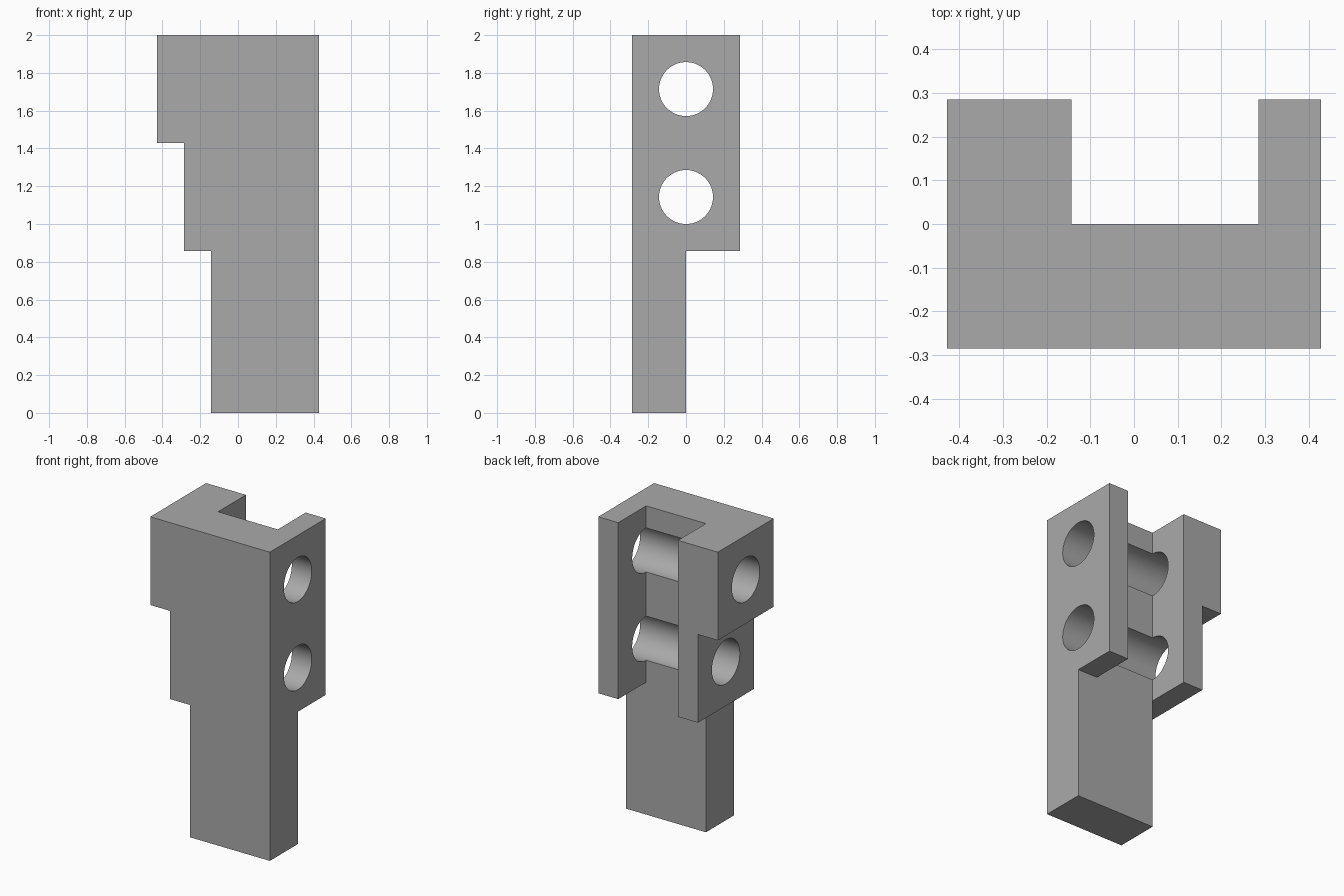
import bpy
import bmesh
import math

U = 1 / 7  # module: every dimension is a multiple of this

cube = bpy.data.objects.get("Cube")
if cube:
    bpy.data.objects.remove(cube, do_unlink=True)

grey = bpy.data.materials.new("plain grey")
grey.use_nodes = True
colour = (0.4, 0.4, 0.4, 1)
grey.diffuse_color = colour
grey.node_tree.nodes["Principled BSDF"].inputs["Base Color"].default_value = colour


def prism(name, outline, y0, y1):
    """Extrude an x-z outline, in modules, from y0 to y1."""
    bm = bmesh.new()
    face = bm.faces.new([bm.verts.new((x * U, y0 * U, z * U)) for x, z in outline])
    new = bmesh.ops.extrude_face_region(bm, geom=[face])["geom"]
    verts = [g for g in new if isinstance(g, bmesh.types.BMVert)]
    bmesh.ops.translate(bm, verts=verts, vec=(0, (y1 - y0) * U, 0))
    bmesh.ops.recalc_face_normals(bm, faces=bm.faces)
    mesh = bpy.data.meshes.new(name)
    bm.to_mesh(mesh)
    bm.free()
    obj = bpy.data.objects.new(name, mesh)
    bpy.context.collection.objects.link(obj)
    mesh.materials.append(grey)
    return obj


def cut(target, cutter):
    """Subtract the cutter from the target, then discard it."""
    cutter.hide_render = True
    mod = target.modifiers.new("cut", "BOOLEAN")
    mod.operation = "DIFFERENCE"
    mod.solver = "EXACT"
    mod.object = cutter
    bpy.ops.object.select_all(action="DESELECT")
    target.select_set(True)
    bpy.context.view_layer.objects.active = target
    bpy.ops.object.modifier_apply(modifier=mod.name)
    bpy.data.objects.remove(cutter, do_unlink=True)


# Stepped body
bracket = prism("stepped_bracket", [(-1, 0), (3, 0), (3, 14), (-3, 14),
                                    (-3, 10), (-2, 10), (-2, 6), (-1, 6)], -2, 2)

# Rear channel between the side walls, and the thin lower tongue
cut(bracket, prism("rear_cutter", [(-5, -2), (5, -2), (5, 6), (2, 6),
                                   (2, 16), (-1, 16), (-1, 6), (-5, 6)], 0, 4))

# Two crosswise bores, which also groove the channel floor
for z in (8, 12):
    bpy.ops.mesh.primitive_cylinder_add(vertices=96, radius=U, depth=2,
                                        location=(0, 0, z * U),
                                        rotation=(0, math.pi / 2, 0))
    bore = bpy.context.object
    bore.name = "bore_cutter"
    bore.data.materials.append(grey)
    cut(bracket, bore)

bpy.ops.object.shade_smooth_by_angle(angle=math.radians(30))
